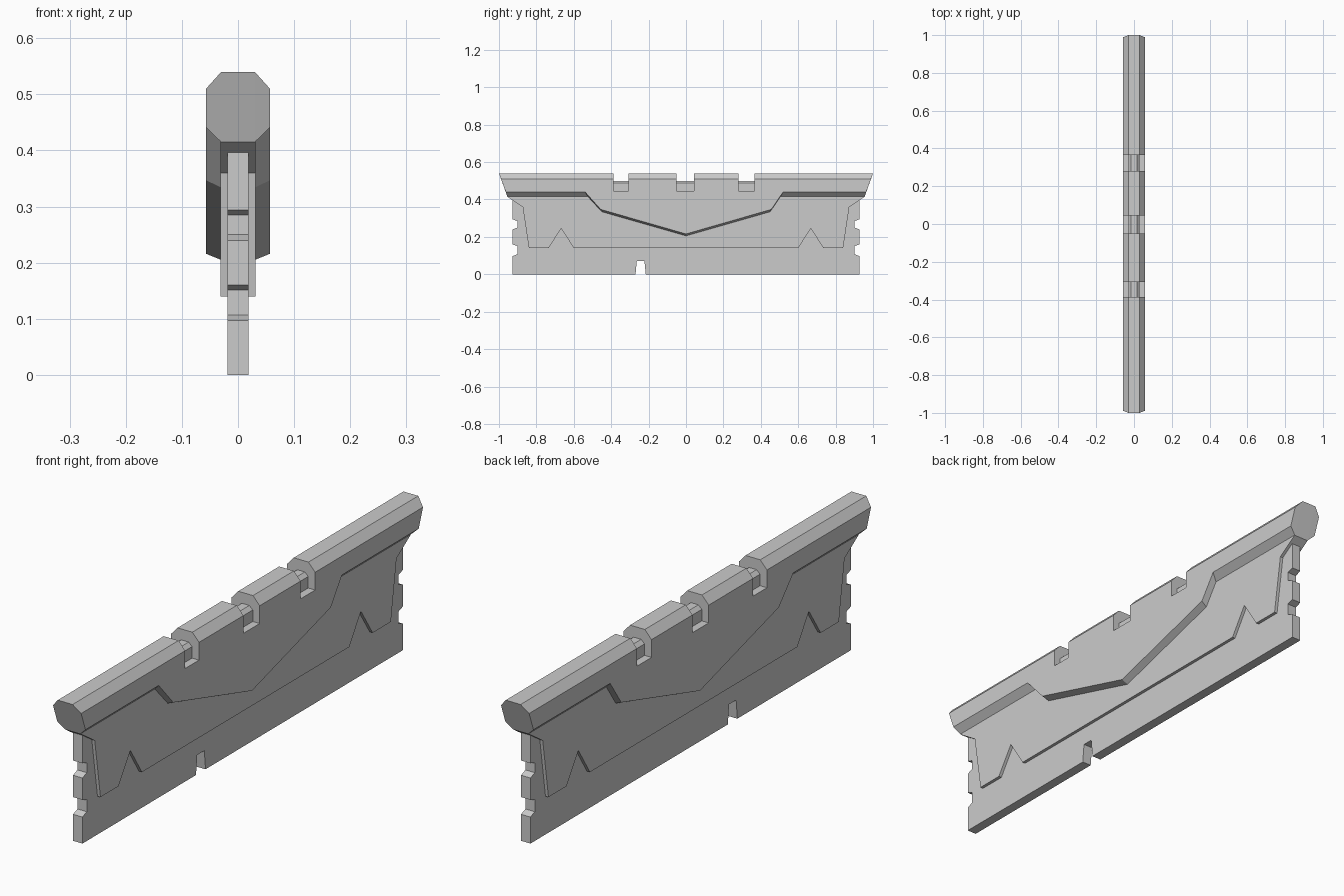
import bpy
import bmesh

cube = bpy.data.objects.get("Cube")
if cube:
    bpy.data.objects.remove(cube, do_unlink=True)

grey = bpy.data.materials.new("light grey")
grey.use_nodes = True
colour = (0.6, 0.6, 0.6, 1)
grey.diffuse_color = colour
grey.node_tree.nodes["Principled BSDF"].inputs["Base Color"].default_value = colour


def loft(name, rings):
    """Skin a row of (x, side outline) rings and cap both ends."""
    bm = bmesh.new()
    rows = [[bm.verts.new((x, y, z)) for y, z in outline] for x, outline in rings]
    n = len(rows[0])
    for a, b in zip(rows, rows[1:]):
        for i in range(n):
            j = (i + 1) % n
            bm.faces.new((a[i], a[j], b[j], b[i]))
    bm.faces.new(rows[0])
    bm.faces.new(rows[-1])
    bmesh.ops.recalc_face_normals(bm, faces=bm.faces)
    mesh = bpy.data.meshes.new(name)
    bm.to_mesh(mesh)
    bm.free()
    mesh.materials.append(grey)
    obj = bpy.data.objects.new(name, mesh)
    bpy.context.collection.objects.link(obj)
    return obj


def slab(name, outline, half):
    return loft(name, [(-half, outline), (half, outline)])


def mirrored(half_outline):
    """Complete an outline given for +y, running from bottom to top."""
    return half_outline + [(-y, z) for y, z in reversed(half_outline) if y > 0]


# Circuit board with notched ends and a key slot in its lower edge
END, INSET = 0.927, 0.902
side = [(END, 0)]
for low, high in ((0.097, 0.16), (0.24, 0.294)):
    side += [(END, low), (INSET, low + 0.01), (INSET, high - 0.009), (END, high)]
side.append((END, 0.4))
key_slot = [(-0.27, 0), (-0.263, 0.071), (-0.222, 0.071), (-0.215, 0)]
slab("circuit_board", mirrored(side) + key_slot, 0.019)

# Thin spreader plate with a triangular cut near each end of its lower edge
slab("spreader_plate", mirrored([
    (0.6, 0.14), (0.667, 0.245), (0.735, 0.14), (0.84, 0.14),
    (0.873, 0.36), (0.955, 0.415), (0.955, 0.42)]), 0.031)

# Raised cover: bevelled top rail with a shallow V on each side
inner = mirrored([(0, 0.205), (0.45, 0.334), (0.505, 0.415), (0.955, 0.415), (1, 0.54)])
outer = mirrored([(0, 0.216), (0.456, 0.347), (0.52, 0.441), (0.964, 0.441), (0.989, 0.51)])
# The V shoulders sit slightly further out at the -y end
inner, outer = ([(y - 0.02 if -0.53 < y < -0.47 else y, z) for y, z in ring]
                for ring in (inner, outer))
cover = loft("raised_cover", [(-0.057, outer), (-0.03, inner), (0.03, inner), (0.057, outer)])

# Three gaps cut through the top rail
for i, (start, stop) in enumerate(((-0.387, -0.307), (-0.05, 0.044), (0.281, 0.365))):
    cutter = slab(f"gap_cutter_{i + 1}", [(start, 0.445), (stop, 0.445), (stop, 0.6), (start, 0.6)], 0.1)
    cutter.hide_render = True
    cutter.hide_viewport = True
    cut = cover.modifiers.new("gap", "BOOLEAN")
    cut.operation = "DIFFERENCE"
    cut.solver = "EXACT"
    cut.object = cutter

# Inner core that shows in the gaps


def core_outline(top):
    return [(-0.45, 0.42), (0.45, 0.42), (0.45, top), (-0.45, top)]


loft("rail_core", [(-0.029, core_outline(0.487)), (-0.015, core_outline(0.5)),
                   (0.015, core_outline(0.5)), (0.029, core_outline(0.487))])
